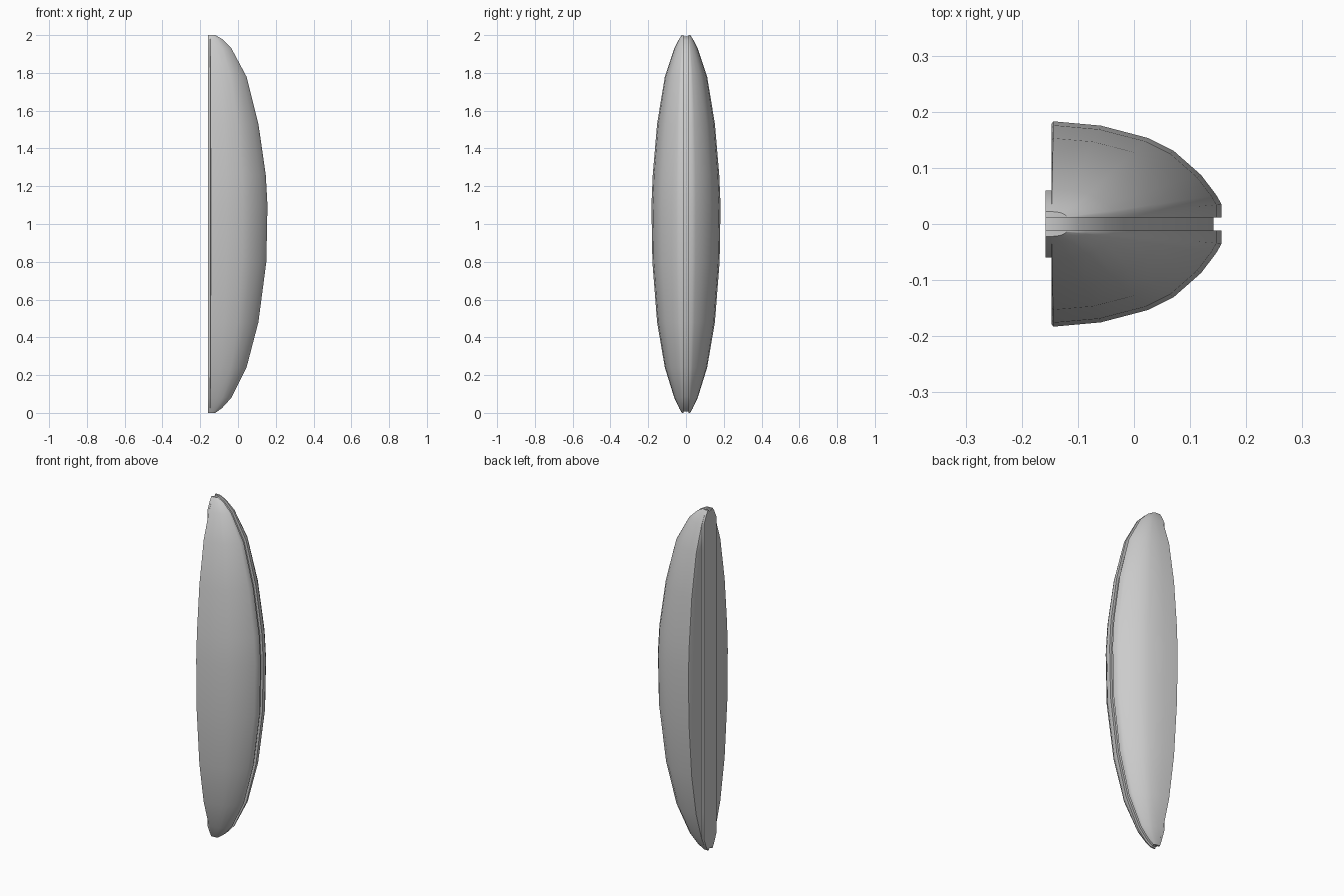
import bpy, bmesh, math

if "Cube" in bpy.data.objects:
    bpy.data.objects.remove(bpy.data.objects["Cube"])

# rings from tip to tip: height, front reach in x, half width in y
RINGS = [(0.0, -0.12, 0.022), (0.025, -0.085, 0.036), (0.08, -0.035, 0.062),
         (0.24, 0.045, 0.112), (0.48, 0.108, 0.153), (0.8, 0.15, 0.178),
         (1.1, 0.156, 0.183), (1.26, 0.147, 0.176), (1.53, 0.108, 0.153),
         (1.78, 0.045, 0.112), (1.93, -0.035, 0.062), (1.98, -0.085, 0.036),
         (2.0, -0.12, 0.022)]
# half cross-section: fraction of depth, fraction of width
ARC = [(0.01, 1.0), (0.29, 0.955), (0.57, 0.825), (0.72, 0.69),
       (0.88, 0.44), (0.97, 0.23), (1.0, 0.135), (1.0, 0.0)]
BACK, PANEL, GAP, STRIP = -0.158, -0.147, 0.012, 0.06


def loft(name, sections):
    bm = bmesh.new()
    rows = [[bm.verts.new(p) for p in s] for s in sections]
    n = len(rows[0])
    for a, b in zip(rows, rows[1:]):
        for i in range(n):
            j = (i + 1) % n
            bm.faces.new((a[i], a[j], b[j], b[i]))
    bm.faces.new(rows[0])
    bm.faces.new(rows[-1])
    bmesh.ops.remove_doubles(bm, verts=bm.verts, dist=1e-5)
    bmesh.ops.recalc_face_normals(bm, faces=bm.faces)
    me = bpy.data.meshes.new(name)
    bm.to_mesh(me)
    bm.free()
    ob = bpy.data.objects.new(name, me)
    bpy.context.collection.objects.link(ob)
    bpy.ops.object.select_all(action='DESELECT')
    ob.select_set(True)
    bpy.context.view_layer.objects.active = ob
    bpy.ops.object.shade_smooth_by_angle(angle=math.radians(35))
    return ob


# rounded half shell with recessed back panel beside the raised spine
def half_section(z, x1, w):
    s = min(STRIP, w)
    pts = [(BACK, GAP), (BACK, s), (PANEL, s), (PANEL, max(s, w - 0.005))]
    pts += [(PANEL + u * (x1 - PANEL), GAP + v * (w - GAP)) for u, v in ARC]
    return [(x, y, z) for x, y in pts]


shell = loft("half_shell", [half_section(*r) for r in RINGS])
m = shell.modifiers.new("mirror", 'MIRROR')
m.use_axis = (False, True, False)
m.use_mirror_merge = False

# thin core plate forming the floor of the centre groove
loft("core_plate", [[(BACK, -GAP, zz), (BACK, GAP, zz), (x - 0.014, GAP, zz), (x - 0.014, -GAP, zz)]
                    for z, x, w in RINGS for zz in [1 + (z - 1) * 0.992]])
